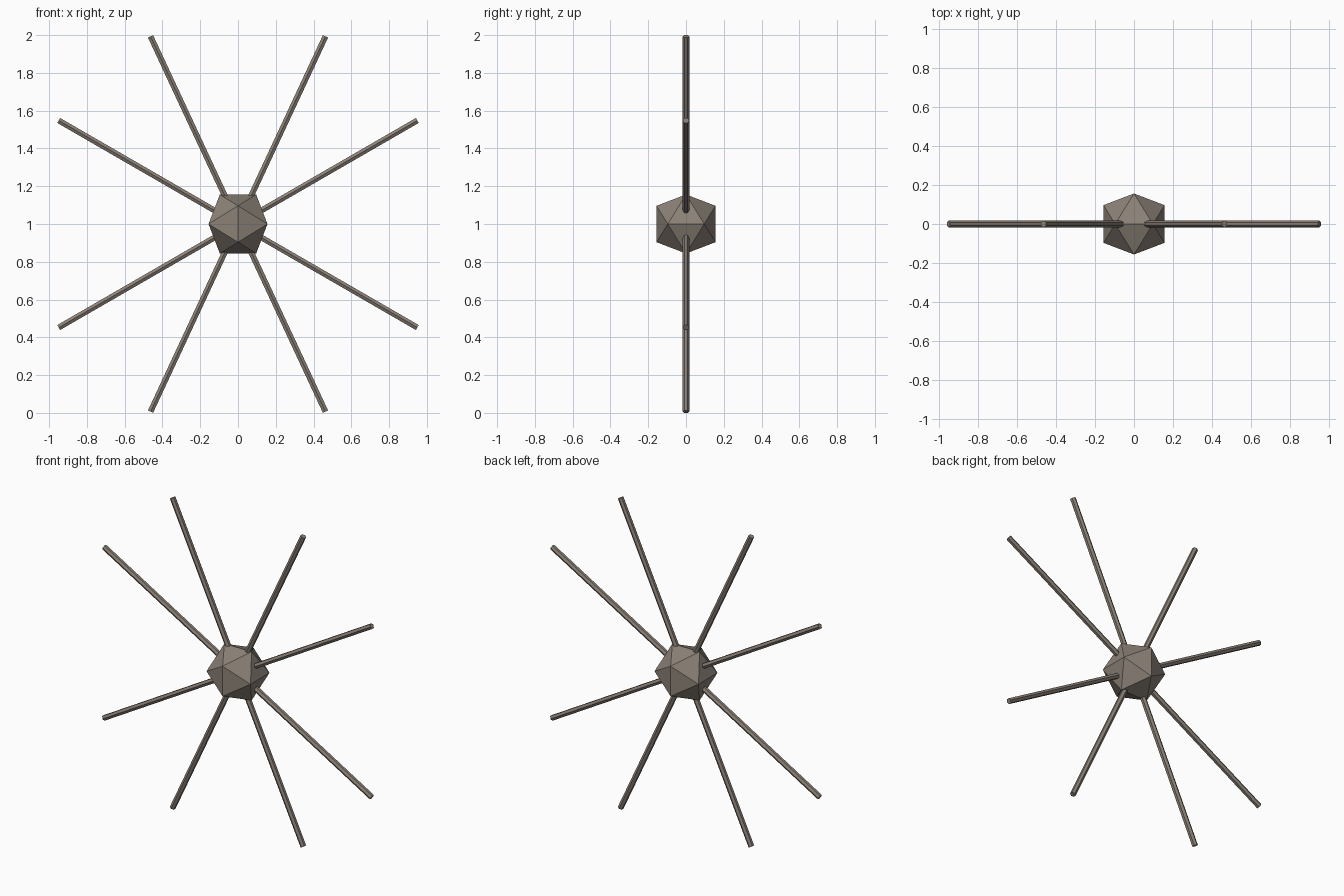
import bpy
import bmesh
import math
from mathutils import Matrix

cube = bpy.data.objects.get("Cube")
if cube:
    bpy.data.objects.remove(cube, do_unlink=True)

HUB_R = 0.156      # half width of the hub across opposite edges
ROD_R = 0.0175     # corner radius of a six-sided rod
ROD_REACH = 1.096  # centre to rod tip
CENTRE = (0, 0, 1)

# Material
metal = bpy.data.materials.new("warm grey metal")
metal.use_nodes = True
colour = (0.26, 0.22, 0.185, 1)
metal.diffuse_color = colour
metal.node_tree.nodes["Principled BSDF"].inputs["Base Color"].default_value = colour


def add_part(name, bm):
    bmesh.ops.recalc_face_normals(bm, faces=bm.faces)
    mesh = bpy.data.meshes.new(name)
    bm.to_mesh(mesh)
    bm.free()
    mesh.materials.append(metal)
    part = bpy.data.objects.new(name, mesh)
    part.location = CENTRE
    bpy.context.collection.objects.link(part)
    return part


# Hub: icosahedron from the corners of three crossed golden rectangles
bm = bmesh.new()
short = HUB_R * 2 / (1 + math.sqrt(5))
for a in (-short, short):
    for b in (-HUB_R, HUB_R):
        for corner in ((a, 0, b), (b, a, 0), (0, b, a)):
            bm.verts.new(corner)
bmesh.ops.convex_hull(bm, input=bm.verts)
add_part("hub", bm)

# Rods: each passes through the hub and makes two opposite spokes
rods = {"steep_rod_left": 65, "shallow_rod_left": 30,
        "shallow_rod_right": 150, "steep_rod_right": 115}
for name, angle in rods.items():
    bm = bmesh.new()
    tilt = Matrix.Rotation(math.radians(90 - angle), 4, 'Y')
    bmesh.ops.create_cone(bm, cap_ends=True, segments=6, radius1=ROD_R,
                          radius2=ROD_R, depth=2 * ROD_REACH, matrix=tilt)
    add_part(name, bm)
